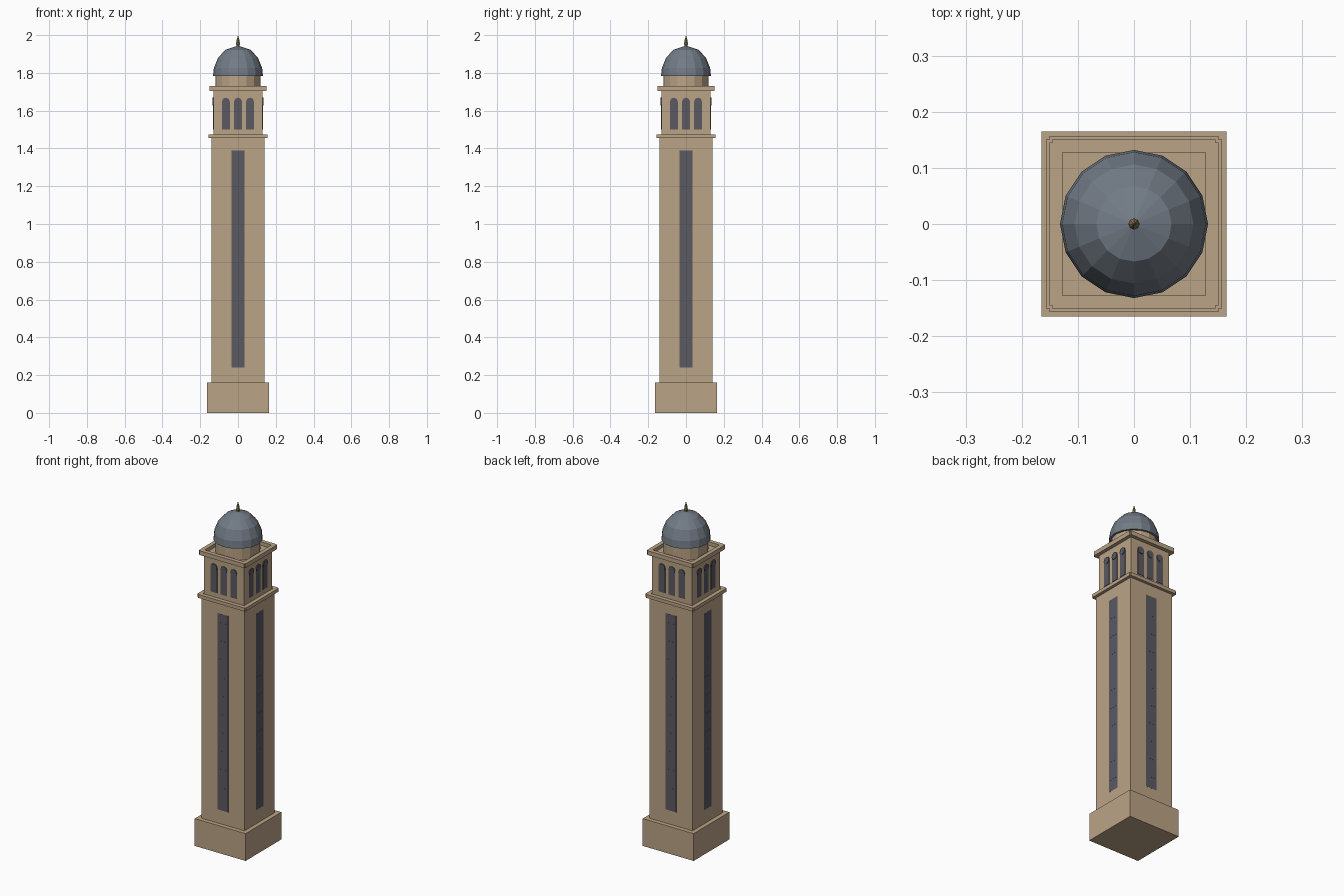
import bpy
import bmesh
from math import pi
from mathutils import Matrix, Vector

cube = bpy.data.objects.get("Cube")
if cube:
    bpy.data.objects.remove(cube, do_unlink=True)


def material(name, color):
    mat = bpy.data.materials.new(name)
    mat.use_nodes = True
    mat.diffuse_color = (*color, 1)
    mat.node_tree.nodes["Principled BSDF"].inputs["Base Color"].default_value = (*color, 1)
    return mat


STONE = material("sandstone", (0.50, 0.37, 0.24))
GLASS = material("dark_glass", (0.10, 0.10, 0.12))
SLATE = material("slate_dome", (0.17, 0.20, 0.24))
BRASS = material("aged_brass", (0.30, 0.21, 0.09))


def finish(name, bm, mat):
    bmesh.ops.recalc_face_normals(bm, faces=bm.faces)
    mesh = bpy.data.meshes.new(name)
    bm.to_mesh(mesh)
    bm.free()
    mesh.materials.append(mat)
    obj = bpy.data.objects.new(name, mesh)
    bpy.context.collection.objects.link(obj)
    return obj


def add_box(bm, low, high):
    low, high = Vector(low), Vector(high)
    place = Matrix.Translation((low + high) / 2) @ Matrix.Diagonal((*(high - low), 1))
    bmesh.ops.create_cube(bm, size=1, matrix=place)


def square_block(name, half, z0, z1):
    bm = bmesh.new()
    add_box(bm, (-half, -half, z0), (half, half, z1))
    finish(name, bm, STONE)


def on_four_sides(name, build, mat):
    # build() makes the front side, which is then turned to the other three
    bm = bmesh.new()
    build(bm)
    front = list(bm.geom if hasattr(bm, "geom") else bm.verts[:] + bm.edges[:] + bm.faces[:])
    for turn in range(1, 4):
        copy = bmesh.ops.duplicate(bm, geom=front)["geom"]
        verts = [v for v in copy if isinstance(v, bmesh.types.BMVert)]
        bmesh.ops.rotate(bm, verts=verts, matrix=Matrix.Rotation(turn * pi / 2, 3, "Z"))
    finish(name, bm, mat)


def lathe(name, profile, sides, mat):
    bm = bmesh.new()
    verts = [bm.verts.new((r, 0, z)) for r, z in profile]
    edges = [bm.edges.new(pair) for pair in zip(verts, verts[1:])]
    bmesh.ops.spin(bm, geom=verts + edges, axis=(0, 0, 1), cent=(0, 0, 0),
                   angle=2 * pi, steps=sides, use_duplicate=False)
    bmesh.ops.remove_doubles(bm, verts=bm.verts, dist=0.0002)
    finish(name, bm, mat)


# Stacked masonry
SHAFT, BELFRY = 0.14, 0.13
square_block("base", 0.165, 0, 0.16)
square_block("shaft", SHAFT, 0.16, 1.46)
square_block("belfry", BELFRY, 1.46, 1.71)


# Cornices: four rails with notched corners
def rail(inner, outer, z0, z1):
    reach = outer - 0.006
    return lambda bm: add_box(bm, (-reach, -outer, z0), (reach, -inner, z1))


on_four_sides("lower_cornice", rail(0.134, 0.157, 1.455, 1.475), STONE)
on_four_sides("upper_cornice", rail(0.127, 0.151, 1.705, 1.73), STONE)


# Shaft glazing: a tall strip with a column of panes
def strip(bm):
    add_box(bm, (-0.035, -SHAFT - 0.0005, 0.24), (0.035, -SHAFT + 0.002, 1.39))


def panes(bm):
    for i in range(10):
        z = 0.34 + i * 0.1073
        add_box(bm, (-0.021, -SHAFT - 0.001, z - 0.033), (0.021, -SHAFT + 0.002, z + 0.033))


on_four_sides("shaft_strip", strip, GLASS)
on_four_sides("shaft_window", panes, GLASS)


# Belfry openings: three tall lights with faceted heads
def arches(bm):
    for x in (-0.064, 0, 0.064):
        add_box(bm, (x - 0.021, -BELFRY - 0.002, 1.50), (x + 0.021, -BELFRY + 0.002, 1.648))
        place = Matrix.Translation((x, -BELFRY, 1.648)) @ Matrix.Rotation(pi / 2, 4, "X")
        bmesh.ops.create_cone(bm, cap_ends=True, segments=8, radius1=0.021,
                              radius2=0.021, depth=0.01, matrix=place)


on_four_sides("belfry_window", arches, GLASS)

# Drum, dome and finial
lathe("drum", [(0, 1.70), (0.12, 1.70), (0.12, 1.79), (0, 1.79)], 16, STONE)
lathe("dome", [(0, 1.783), (0.132, 1.783), (0.128, 1.825), (0.106, 1.88),
               (0.067, 1.922), (0, 1.945)], 16, SLATE)
lathe("finial", [(0, 1.935), (0.006, 1.935), (0.01, 1.955), (0.007, 1.975), (0, 2.0)], 8, BRASS)
